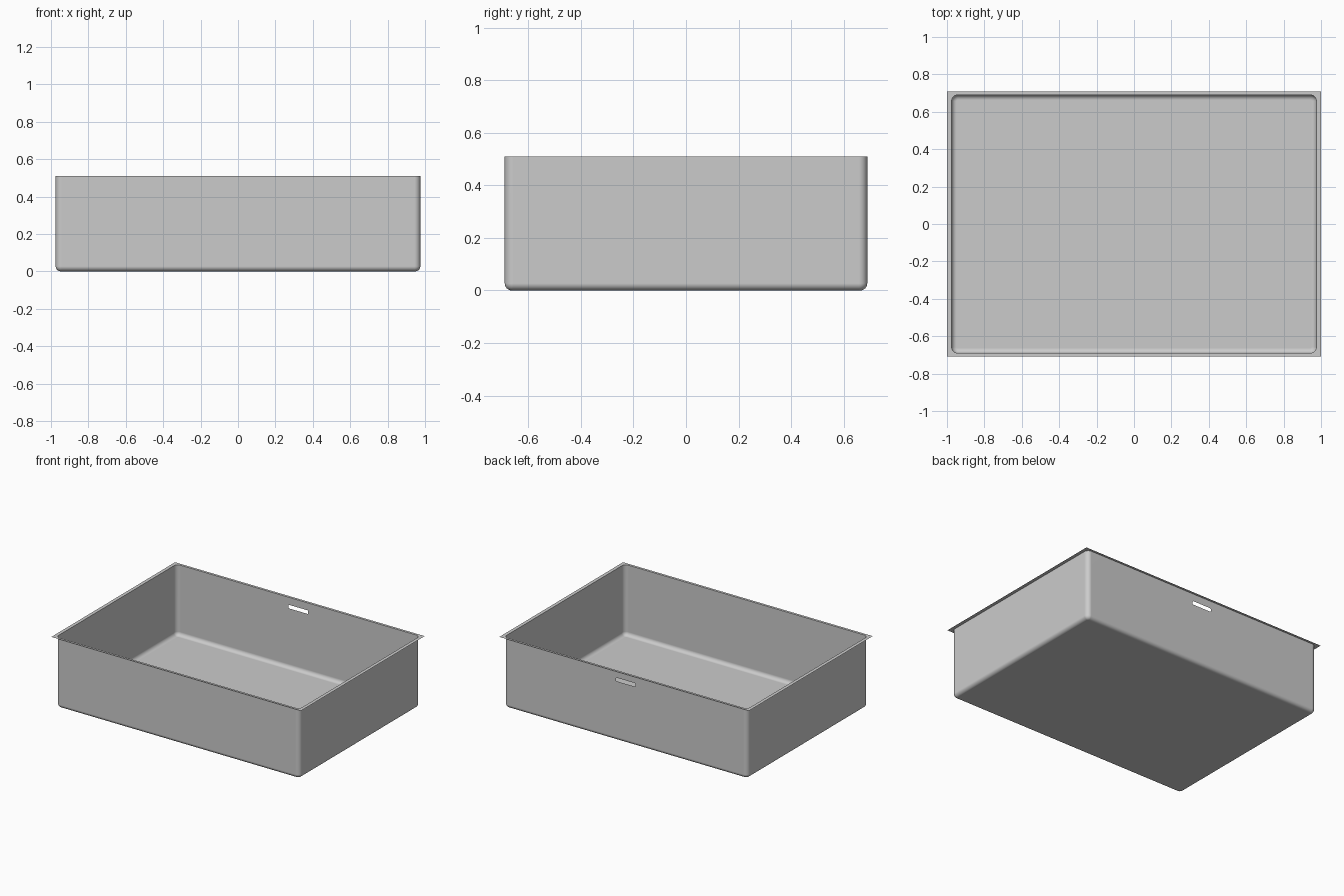
import bpy, bmesh, math
from mathutils import Vector

if "Cube" in bpy.data.objects:
    bpy.data.objects.remove(bpy.data.objects["Cube"])

HX, HY, TOP = 0.975, 0.69, 0.51      # basin half sizes and rim height
CORNER, FILLET, SEG = 0.032, 0.027, 6


def rounded_rect(hx, hy, r, seg=SEG):
    """Counter-clockwise 2D outline starting on the +x side of the +x+y corner."""
    pts = []
    for k, (sx, sy) in enumerate([(1, 1), (-1, 1), (-1, -1), (1, -1)]):
        for i in range(seg + 1):
            a = math.pi / 2 * (k + i / seg)
            pts.append((sx * (hx - r) + r * math.cos(a), sy * (hy - r) + r * math.sin(a)))
    return pts


def add_loop(bm, points):
    """Closed loop of vertices and edges."""
    vs = [bm.verts.new(p) for p in points]
    return vs, loop_edges(bm, vs)


def loop_edges(bm, vs):
    out = []
    for a, b in zip(vs, vs[1:] + vs[:1]):
        out.append(bm.edges.get((a, b)) or bm.edges.new((a, b)))
    return out


def fill(bm, edges, normal):
    bmesh.ops.triangle_fill(bm, edges=edges, use_beauty=True, normal=Vector(normal))


def finish(bm, name, angle=35):
    bmesh.ops.recalc_face_normals(bm, faces=bm.faces)
    me = bpy.data.meshes.new(name)
    bm.to_mesh(me)
    bm.free()
    ob = bpy.data.objects.new(name, me)
    bpy.context.collection.objects.link(ob)
    bpy.ops.object.select_all(action='DESELECT')
    ob.select_set(True)
    bpy.context.view_layer.objects.active = ob
    bpy.ops.object.shade_smooth_by_angle(angle=math.radians(angle))
    mod = ob.modifiers.new("weighted_normals", 'WEIGHTED_NORMAL')
    mod.keep_sharp = True
    return ob


# Basin: rounded walls running down through a floor fillet
bm = bmesh.new()
profile = [(0.0, TOP)]
for i in range(SEG + 1):
    a = math.pi / 2 * i / SEG
    profile.append((FILLET * (1 - math.cos(a)), FILLET * (1 - math.sin(a))))
rings = []
for inset, z in profile:
    outline = rounded_rect(HX - inset, HY - inset, CORNER - inset)
    rings.append(add_loop(bm, [(x, y, z) for x, y in outline])[0])
n = len(rings[0])
for k, (upper, lower) in enumerate(zip(rings, rings[1:])):
    for i in range(n):
        j = (i + 1) % n
        if k == 0 and i == SEG:      # flat back wall is filled around the slot below
            continue
        bm.faces.new((upper[i], lower[i], lower[j], upper[j]))

# Back wall with the overflow slot
wall = [rings[0][SEG], rings[1][SEG], rings[1][SEG + 1], rings[0][SEG + 1]]
slot = [(x, HY, 0.443 + z) for x, z in rounded_rect(0.078, 0.013, 0.006, 3)]
fill(bm, loop_edges(bm, wall) + add_loop(bm, slot)[1], (0, 1, 0))

# Square-cornered flange around the rim
flange = [(1, 0.708, TOP), (-1, 0.708, TOP), (-1, -0.708, TOP), (1, -0.708, TOP)]
fill(bm, loop_edges(bm, rings[0]) + add_loop(bm, flange)[1], (0, 0, 1))

# Floor
bm.faces.new(rings[-1])
finish(bm, "sink_basin")

# Drain cover: thin disc lying on the floor
bm = bmesh.new()
bmesh.ops.create_circle(bm, cap_ends=True, segments=48, radius=0.12)
bmesh.ops.translate(bm, verts=bm.verts, vec=(-0.007, 0.045, 0.002))
finish(bm, "drain_cover")
